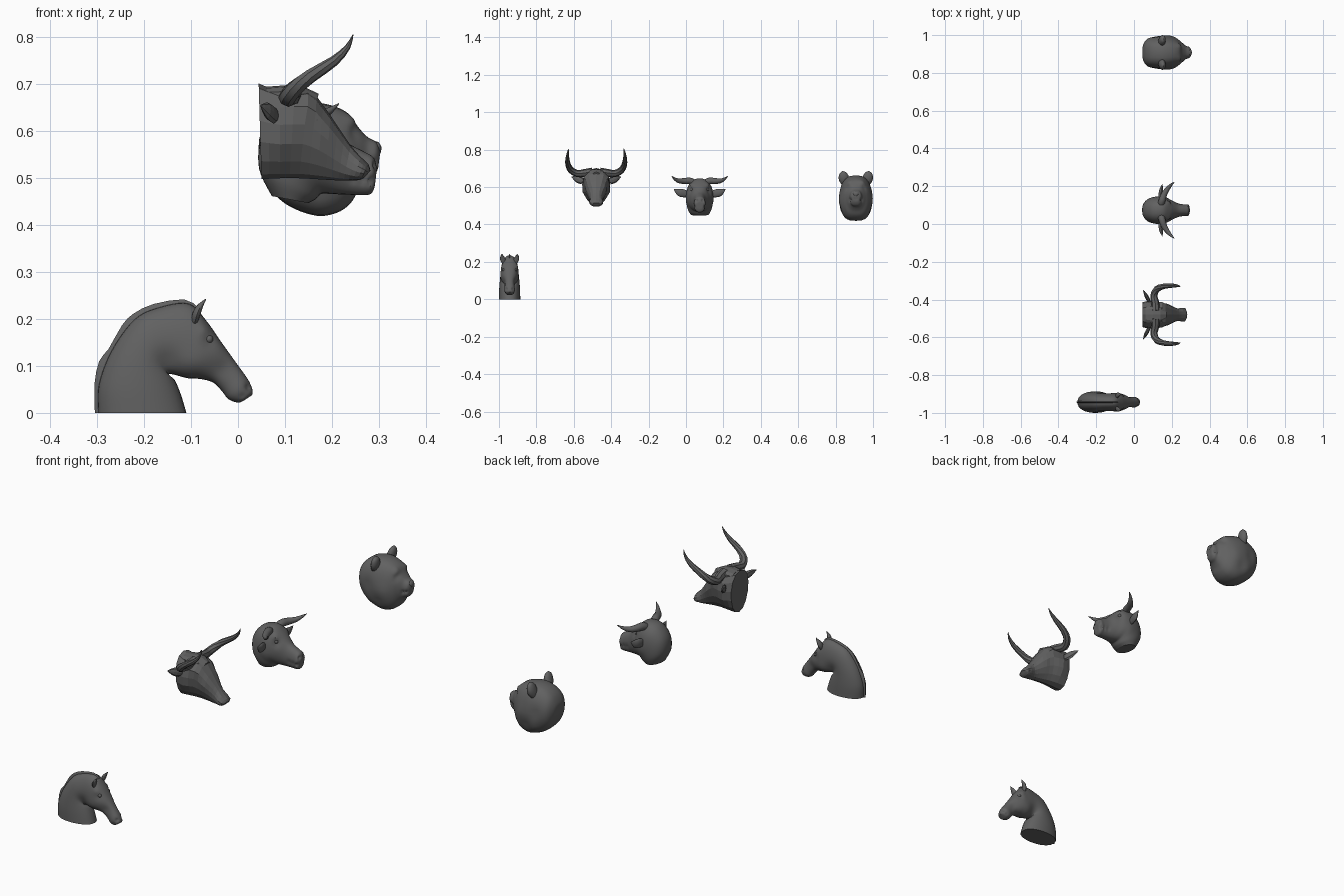
import bpy, bmesh, math
from mathutils import Vector

# Dark grey used on every part
GREY = bpy.data.materials.new("dark_grey")
GREY.diffuse_color = (.12, .12, .12, 1)


def finish(name, rings, cy, smooth=True, mirror=False):
    """Skin a list of point rings, cap both ends and make an object at y = cy."""
    bm = bmesh.new()
    rows = [[bm.verts.new(p) for p in r] for r in rings]
    n = len(rows[0])
    for a, b in zip(rows, rows[1:]):
        for i in range(n):
            j = (i + 1) % n
            bm.faces.new((a[i], a[j], b[j], b[i]))
    bm.faces.new(rows[0])
    bm.faces.new(rows[-1])
    bmesh.ops.recalc_face_normals(bm, faces=bm.faces[:])
    me = bpy.data.meshes.new(name)
    bm.to_mesh(me)
    bm.free()
    me.materials.append(GREY)
    ob = bpy.data.objects.new(name, me)
    bpy.context.collection.objects.link(ob)
    ob.location.y = cy
    if mirror:
        m = ob.modifiers.new("mirror", 'MIRROR')
        m.use_axis = (False, True, False)
        m.use_mirror_merge = False
    if smooth:
        bpy.ops.object.select_all(action='DESELECT')
        ob.select_set(True)
        bpy.context.view_layer.objects.active = ob
        bpy.ops.object.shade_smooth_by_angle(angle=math.radians(40))
    return ob


def spline(keys, steps):
    """Catmull-Rom interpolation of equal-length tuples."""
    if steps == 1:
        return keys
    out = []
    for i in range(len(keys) - 1):
        p0, p1, p2 = keys[max(i - 1, 0)], keys[i], keys[i + 1]
        p3 = keys[min(i + 2, len(keys) - 1)]
        for s in range(steps):
            t = s / steps
            out.append(tuple(
                b + .5 * t * (c - a + t * (2*a - 5*b + 4*c - d + t * (3*(b - c) + d - a)))
                for a, b, c, d in zip(p0, p1, p2, p3)))
    return out + [keys[-1]]


def body(name, cy, keys, n=32, steps=5, smooth=True, dents=(), square=.85):
    """Loft of sections (top x, top z, bottom x, bottom z, half width, top widening)."""
    rings = []
    for tx, tz, bx, bz, w, k in spline(keys, steps):
        ring = []
        for i in range(n):
            a = 2 * math.pi * i / n
            c, s = math.cos(a), math.sin(a)
            y = w * math.copysign(abs(s) ** square, s) * (1 + k * c)
            p = Vector(((tx + bx) / 2 + (tx - bx) / 2 * c, y, (tz + bz) / 2 + (tz - bz) / 2 * c))
            q = p.copy()
            for x0, y0, z0, r, dx, dy, dz in dents:
                side = 1 if p.y >= 0 else -1
                f = math.exp(-((p - Vector((x0, y0 * side, z0))).length / r) ** 2)
                q += f * Vector((dx, dy * side, dz))
            ring.append(q)
        rings.append(ring)
    return finish(name, rings, cy, smooth)


def limb(name, cy, keys, n=14, steps=5, flat=1.0, smooth=True):
    """Mirrored tapering tube through (x, y, z, radius) keys."""
    pts = spline(keys, steps)
    rings = []
    for i, p in enumerate(pts):
        a, b = pts[max(i - 1, 0)], pts[min(i + 1, len(pts) - 1)]
        t = (Vector(b[:3]) - Vector(a[:3])).normalized()
        u = t.cross(Vector((1, 0, 0))).normalized()
        v = t.cross(u)
        r = max(p[3], .0008)
        rings.append([Vector(p[:3]) + r * math.cos(2 * math.pi * j / n) * u
                      + r * flat * math.sin(2 * math.pi * j / n) * v for j in range(n)])
    return finish(name, rings, cy, smooth, mirror=True)


def eyes(name, cy, x, y, z, r):
    rings = [[Vector((x + r * math.sin(a) * math.cos(b), y + r * math.sin(a) * math.sin(b),
                      z + r * math.cos(a))) for b in [math.tau * j / 12 for j in range(12)]]
             for a in [.05 + (math.pi - .1) * i / 8 for i in range(9)]]
    return finish(name, rings, cy, True, mirror=True)


# Horse head and neck
HY = -.943
body("horse_head", HY, [
    (-.298, 0, -.11, 0, .057, 0), (-.297, .06, -.122, .04, .056, 0),
    (-.27, .132, -.135, .07, .052, 0), (-.22, .200, -.148, .081, .048, -.05),
    (-.165, .226, -.138, .082, .046, -.1), (-.105, .233, -.108, .074, .047, -.1),
    (-.068, .197, -.078, .072, .046, 0), (-.035, .15, -.052, .064, .036, .05),
    (-.002, .104, -.034, .046, .027, 0), (.022, .07, -.02, .029, .028, 0),
    (.031, .048, 0, .022, .022, 0), (.030, .038, .012, .026, .012, 0)],
    dents=[(-.06, .045, .155, .016, 0, -.006, 0), (-.07, .042, .175, .014, 0, .006, .002),
           (-.10, .05, .10, .03, 0, .006, 0), (-.03, .035, .095, .02, 0, -.005, 0),
           (.024, .02, .055, .007, -.003, -.006, 0), (-.15, .05, .11, .025, 0, -.006, 0),
           (.01, .028, .035, .006, 0, -.004, 0)])
body("horse_mane", HY, [
    (-.305, 0, -.27, 0, .007, -.5), (-.306, .06, -.27, .05, .007, -.5),
    (-.296, .11, -.26, .09, .007, -.5), (-.276, .136, -.24, .11, .007, -.5),
    (-.247, .187, -.21, .15, .007, -.5), (-.222, .212, -.19, .17, .007, -.5),
    (-.18, .232, -.165, .19, .007, -.5), (-.115, .242, -.12, .2, .007, -.5),
    (-.085, .225, -.1, .2, .006, -.5)], n=12, steps=2)
limb("horse_ears", HY, [(-.093, .028, .195, .012), (-.088, .036, .212, .014),
                        (-.08, .04, .228, .01), (-.068, .041, .243, .001)], flat=.6)
eyes("horse_eyes", HY, -.062, .031, .157, .009)

# Faceted bull head
BY = -.48
body("bull_head", BY, [
    (.044, .702, .05, .498, .066, .1), (.09, .686, .09, .50, .072, .25),
    (.15, .688, .13, .50, .064, .3), (.182, .655, .168, .498, .055, .35),
    (.213, .61, .20, .496, .041, .2), (.24, .57, .225, .495, .033, 0),
    (.262, .545, .245, .495, .037, 0), (.278, .53, .262, .497, .035, 0),
    (.282, .516, .272, .504, .018, 0)],
    n=14, steps=2, smooth=False,
    dents=[(.165, .06, .625, .02, 0, -.008, 0), (.155, .065, .655, .02, .003, .008, 0),
           (.275, .025, .53, .01, -.005, -.004, 0), (.09, .07, .57, .03, 0, .006, 0)])
limb("bull_horns", BY, [(.115, .02, .682, .022), (.112, .065, .675, .021), (.105, .10, .672, .019),
                        (.12, .134, .69, .018), (.155, .150, .718, .015),
                        (.205, .154, .750, .011), (.234, .152, .780, .006),
                        (.245, .148, .806, .001)], n=8, steps=2)
limb("bull_ears", BY, [(.085, .055, .632, .008), (.075, .08, .635, .019),
                       (.062, .105, .645, .018), (.048, .132, .655, .001)], n=8, steps=2,
     flat=.5, smooth=False)
body("bull_forelock", BY, [(.06, .695, .06, .66, .04, 0), (.10, .698, .10, .66, .05, 0),
                           (.14, .695, .14, .65, .042, 0), (.172, .68, .16, .64, .022, 0)],
     n=10, steps=1, smooth=False)
eyes("bull_eyes", BY, .164, .049, .625, .009)

# Horned goat-like head
GY = .073
body("goat_head", GY, [
    (.072, .462, .15, .447, .05, 0), (.045, .52, .165, .455, .064, 0),
    (.05, .585, .175, .465, .07, 0), (.092, .635, .18, .467, .072, .05),
    (.15, .645, .19, .467, .066, .05), (.192, .617, .21, .466, .051, .05),
    (.232, .577, .236, .465, .036, 0), (.266, .558, .262, .464, .031, 0),
    (.288, .545, .282, .466, .031, 0), (.295, .525, .290, .478, .02, 0),
    (.295, .512, .293, .495, .01, 0)],
    dents=[(.19, .05, .585, .016, -.003, -.009, 0), (.185, .045, .61, .016, .006, .006, .003),
           (.292, .018, .528, .007, -.006, -.004, 0), (.285, .03, .495, .008, -.008, -.006, 0),
           (.265, .03, .497, .008, 0, -.006, 0), (.245, .034, .5, .008, 0, -.006, 0),
           (.15, .07, .52, .03, 0, .005, 0)])
limb("goat_horns", GY, [(.14, .02, .615, .018), (.148, .05, .632, .018), (.16, .085, .632, .016),
                        (.178, .113, .634, .012), (.197, .135, .645, .007),
                        (.215, .150, .659, .001)])
limb("goat_ears", GY, [(.135, .055, .56, .014), (.14, .085, .566, .021),
                       (.145, .11, .572, .019), (.15, .138, .588, .001)], flat=.5)
eyes("goat_eyes", GY, .183, .04, .587, .01)

# Bear head
CY = .908
body("bear_head", CY, [
    (.044, .562, .045, .548, .012, 0), (.047, .59, .052, .515, .042, 0),
    (.066, .625, .07, .475, .070, 0), (.10, .65, .11, .44, .084, -.03),
    (.15, .662, .168, .42, .09, -.04), (.20, .655, .212, .427, .082, -.06),
    (.236, .637, .240, .447, .066, -.05), (.257, .608, .257, .475, .05, 0),
    (.276, .588, .272, .493, .036, 0), (.295, .577, .288, .503, .03, 0),
    (.302, .562, .298, .52, .019, 0), (.303, .552, .300, .536, .008, 0)],
    square=.68,
    dents=[(.24, .04, .595, .014, -.009, -.004, 0), (.235, .035, .62, .015, .007, .002, .003),
           (.275, .033, .53, .008, -.003, -.007, 0), (.29, .028, .533, .008, -.004, -.006, 0),
           (.20, .08, .53, .03, 0, .004, 0), (.17, .08, .48, .022, 0, -.006, 0),
           (.12, .085, .55, .02, 0, -.005, 0), (.13, .08, .47, .02, 0, .004, 0)])
limb("bear_ears", CY, [(.14, .05, .62, .024), (.148, .062, .642, .028), (.152, .067, .662, .025),
                       (.154, .07, .677, .016), (.155, .072, .685, .002)], flat=.65)
eyes("bear_eyes", CY, .232, .038, .597, .008)
body("bear_nose", CY, [(.286, .577, .286, .55, .012, .2), (.297, .578, .297, .55, .015, .3),
                       (.303, .572, .303, .552, .012, .3), (.306, .566, .305, .558, .006, .2)],
     n=16, steps=3)
